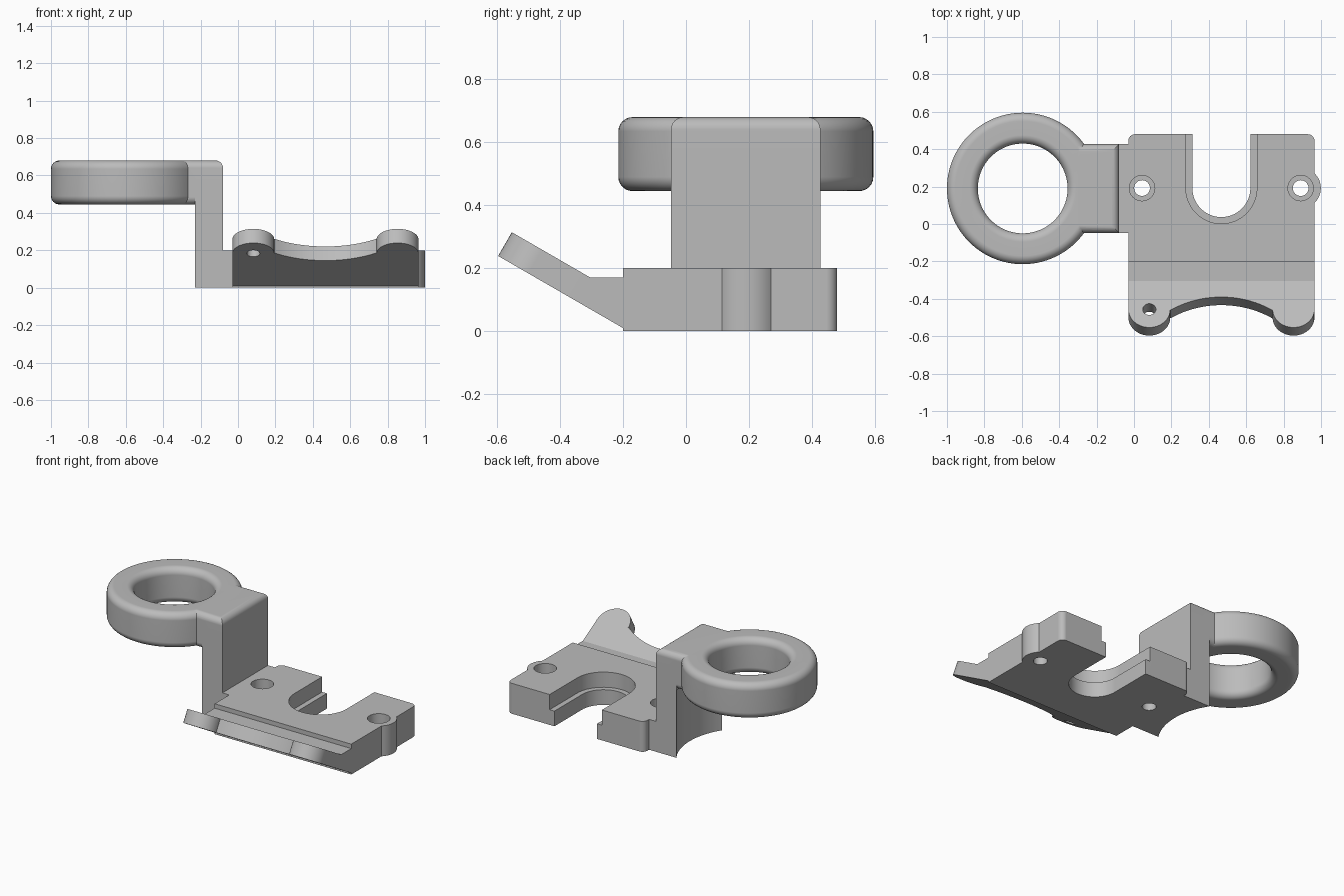
import bpy, bmesh, math
from mathutils import Matrix, Vector

cube = bpy.data.objects.get("Cube")
if cube:
    bpy.data.objects.remove(cube, do_unlink=True)

grey = bpy.data.materials.new("plain_grey")
grey.use_nodes = True
GREY = (0.5, 0.5, 0.5, 1)
grey.diffuse_color = GREY
grey.node_tree.nodes["Principled BSDF"].inputs["Base Color"].default_value = GREY


def finish(bm, name):
    bmesh.ops.recalc_face_normals(bm, faces=bm.faces)
    mesh = bpy.data.meshes.new(name)
    bm.to_mesh(mesh)
    bm.free()
    mesh.materials.append(grey)
    obj = bpy.data.objects.new(name, mesh)
    bpy.context.collection.objects.link(obj)
    return obj


def prism(name, points, low, high, matrix=Matrix()):
    """Extrude a 2D outline between two heights, then place it."""
    bm = bmesh.new()
    face = bm.faces.new([bm.verts.new((a, b, low)) for a, b in points])
    top = bmesh.ops.extrude_face_region(bm, geom=[face])
    moved = [v for v in top["geom"] if isinstance(v, bmesh.types.BMVert)]
    bmesh.ops.translate(bm, verts=moved, vec=(0, 0, high - low))
    bm.transform(matrix)
    return finish(bm, name)


def arc(cx, cy, r, start, end, steps=24):
    angles = [math.radians(start + (end - start) * i / steps) for i in range(steps + 1)]
    return [(cx + r * math.cos(t), cy + r * math.sin(t)) for t in angles]


def disc(name, cx, cy, r, low, high, matrix=Matrix(), steps=48):
    return prism(name, arc(cx, cy, r, 0, 360, steps)[:-1], low, high, matrix)


def rect(x0, x1, y0, y1):
    return [(x0, y0), (x1, y0), (x1, y1), (x0, y1)]


def combine(target, other, operation):
    """Apply a boolean and discard the helper."""
    mod = target.modifiers.new("join", 'BOOLEAN')
    mod.operation, mod.solver, mod.object = operation, 'EXACT', other
    bpy.context.view_layer.update()
    graph = bpy.context.evaluated_depsgraph_get()
    mesh = bpy.data.meshes.new_from_object(target.evaluated_get(graph))
    target.modifiers.clear()
    target.data = mesh
    bpy.data.objects.remove(other, do_unlink=True)


def shade(obj):
    bpy.ops.object.select_all(action='DESELECT')
    obj.select_set(True)
    bpy.context.view_layer.objects.active = obj
    bpy.ops.object.shade_smooth_by_angle(angle=math.radians(28))
    obj.modifiers.new("flat_normals", 'WEIGHTED_NORMAL').keep_sharp = True


LEFT, RIGHT, MID = -0.03, 0.965, 0.467
FRONT, BACK, HOLE_Y = -0.2, 0.48, 0.192
BASE_TOP = 0.2

# Base block with rounded back corners and a side boss
outline = [(LEFT, FRONT), (RIGHT, FRONT)]
outline += arc(RIGHT - 0.035, BACK - 0.035, 0.035, 0, 90, 8)
outline += arc(LEFT + 0.035, BACK - 0.035, 0.035, 90, 180, 8)
base = prism("base_bracket", outline, 0, BASE_TOP)
combine(base, disc("boss", 0.891, HOLE_Y, 0.108, 0, BASE_TOP), 'UNION')

# Stepped U slot, wider above the ledge
for r, low in ((0.155, -0.1), (0.19, 0.1)):
    slot = arc(MID, HOLE_Y, r, 180, 360, 32) + [(MID + r, 0.7), (MID - r, 0.7)]
    combine(base, prism("slot_cutter", slot, low, 0.4), 'DIFFERENCE')

# Sloping front flap: wedge under the step, then the tilted plate
slope = math.radians(30)
thick = 0.087
along = Vector((0, -math.cos(slope), math.sin(slope)))
normal = Vector((0, math.sin(slope), math.cos(slope)))
origin = Vector((0, FRONT, 0.01))
tilt = Matrix((Vector((1, 0, 0)), along, normal)).transposed().to_4x4()
tilt.translation = origin
foot = origin + along * 0.171
crest = foot + normal * thick
across = Matrix(((0, 0, 1, 0), (1, 0, 0, 0), (0, 1, 0, 0), (0, 0, 0, 1)))
wedge = [(FRONT + 0.02, 0.01), (FRONT, 0.01), (foot.y, foot.z),
         (crest.y, crest.z), (FRONT + 0.02, crest.z)]
combine(base, prism("wedge", wedge, LEFT, RIGHT, across), 'UNION')

EAR_R, EAR_S = 0.112, 0.346
ears = (LEFT + EAR_R, RIGHT - EAR_R)
dip_r, dip_s = 0.496, 0.766
edge = math.degrees(math.asin((MID - ears[0] - EAR_R) / dip_r))
flap = [(LEFT, 0.165), (RIGHT, 0.165)]
flap += arc(ears[1], EAR_S, EAR_R, 0, 180)
flap += arc(MID, dip_s, dip_r, 270 + edge, 270 - edge)
flap += arc(ears[0], EAR_S, EAR_R, 0, 180)
combine(base, prism("flap", flap, 0, thick, tilt), 'UNION')
for x in ears:
    combine(base, disc("ear_hole", x, EAR_S, 0.035, -0.1, 0.2, tilt), 'DIFFERENCE')

# Upright column, hollowed by the clearance below the ring
RING_X, RING_Z0, RING_Z1 = -0.595, 0.445, 0.68
ARM_Y0, ARM_Y1, ARM_X = -0.048, 0.427, -0.08
column = prism("column", rect(-0.23, ARM_X, ARM_Y0, ARM_Y1), 0, 0.58)
link = prism("link", rect(-0.15, LEFT + 0.01, ARM_Y0, ARM_Y1), 0, BASE_TOP)
combine(column, link, 'UNION')
combine(column, disc("clearance", RING_X, 0.19, 0.436, -0.1, RING_Z0, steps=96), 'DIFFERENCE')
combine(base, column, 'UNION')

# Counterbored screw holes
for x in (0.043, 0.891):
    for r, low in ((0.042, -0.1), (0.068, 0.1)):
        combine(base, disc("screw_hole", x, HOLE_Y, r, low, BASE_TOP + 0.1), 'DIFFERENCE')

# Arm head with rounded edges
head = prism("head", rect(-0.3, ARM_X, ARM_Y0, ARM_Y1), RING_Z0, RING_Z1)
bm = bmesh.new()
bm.from_mesh(head.data)
rounded = []
for e in bm.edges:
    a, b = (v.co for v in e.verts)
    lengthwise = abs(a.x - b.x) > 0.1
    outer_top = min(a.z, b.z) > RING_Z1 - 0.01 and min(a.x, b.x) > ARM_X - 0.01
    if lengthwise or outer_top:
        rounded.append(e)
bmesh.ops.bevel(bm, geom=rounded, offset=0.04, segments=6, profile=0.5, affect='EDGES')
bm.to_mesh(head.data)
bm.free()

# Ring turned from a rounded rectangle
R0, R1, F = 0.24, 0.405, 0.045
section = []
for cx, cz, start in ((R1 - F, RING_Z1 - F, 0), (R0 + F, RING_Z1 - F, 90),
                      (R0 + F, RING_Z0 + F, 180), (R1 - F, RING_Z0 + F, 270)):
    section += arc(cx, cz, F, start, start + 90, 6)
bm = bmesh.new()
verts = [bm.verts.new((r, 0, z)) for r, z in section]
edges = [bm.edges.new((v, verts[i - 1])) for i, v in enumerate(verts)]
bmesh.ops.spin(bm, geom=verts + edges, cent=(0, 0, 0), axis=(0, 0, 1),
               angle=math.tau, steps=96, use_merge=True)
bmesh.ops.remove_doubles(bm, verts=bm.verts, dist=0.0001)
bm.transform(Matrix.Translation((RING_X, 0.19, 0)))
ring = finish(bm, "ring_holder")

combine(ring, head, 'UNION')
combine(base, ring, 'UNION')
shade(base)
